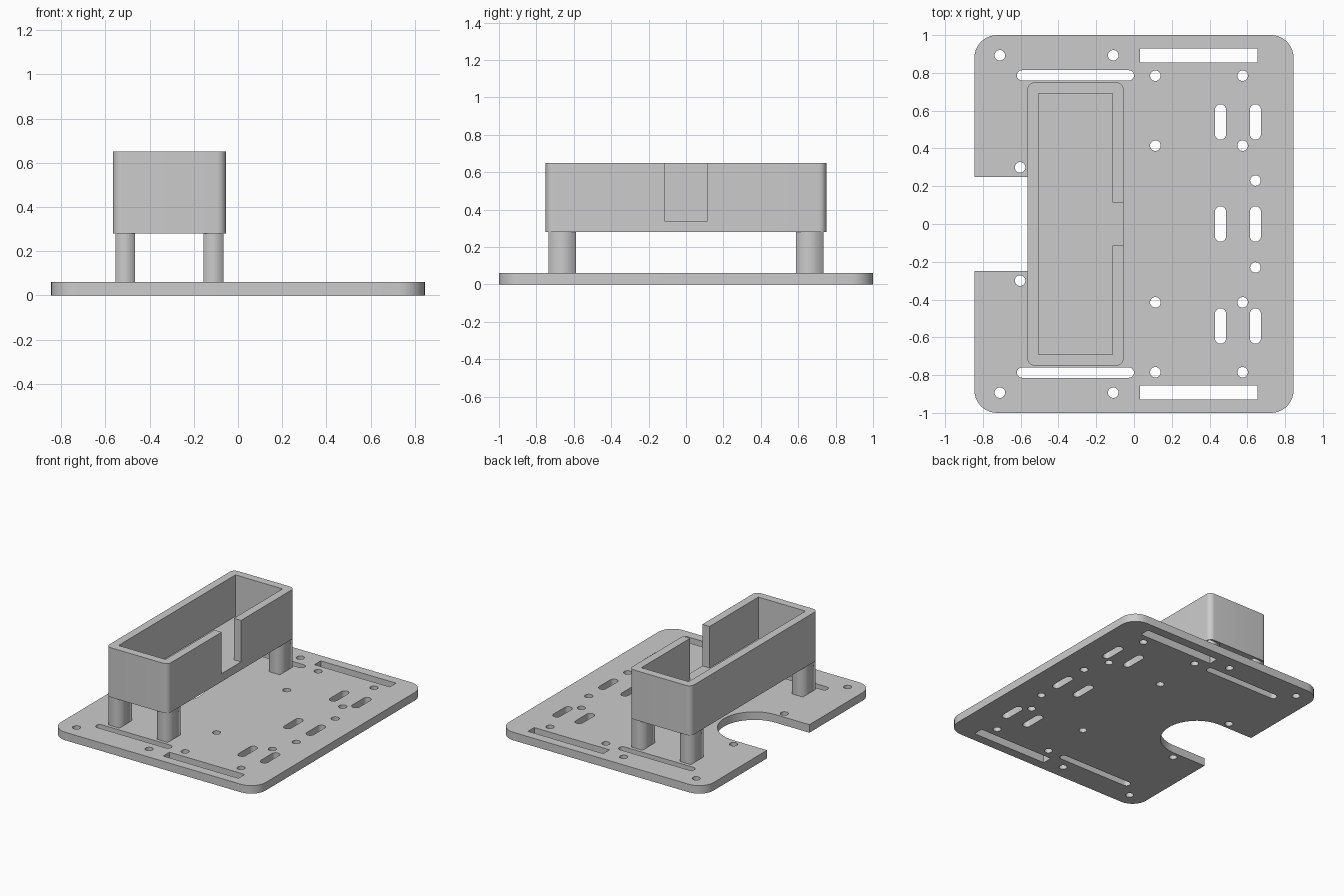
import bpy, bmesh
from math import sin, cos, pi, radians

if "Cube" in bpy.data.objects:
    bpy.data.objects.remove(bpy.data.objects["Cube"])

grey = bpy.data.materials.new("light grey")
grey.diffuse_color = (0.6, 0.6, 0.6, 1)
grey.use_nodes = True
grey.node_tree.nodes["Principled BSDF"].inputs["Base Color"].default_value = grey.diffuse_color


def arc(cx, cy, r, a0, a1, n=10):
    return [(cx + r * cos(radians(a0 + (a1 - a0) * i / n)),
             cy + r * sin(radians(a0 + (a1 - a0) * i / n))) for i in range(n + 1)]


def round_rect(x0, x1, y0, y1, r, n=8):
    return (arc(x1 - r, y1 - r, r, 0, 90, n) + arc(x0 + r, y1 - r, r, 90, 180, n)
            + arc(x0 + r, y0 + r, r, 180, 270, n) + arc(x1 - r, y0 + r, r, 270, 360, n))


def circle(x, y, r, n=24):
    return [(x + r * cos(2 * pi * i / n), y + r * sin(2 * pi * i / n)) for i in range(n)]


def rect(x0, x1, y0, y1):
    return [(x0, y0), (x1, y0), (x1, y1), (x0, y1)]


def select_only(ob):
    bpy.ops.object.select_all(action='DESELECT')
    ob.select_set(True)
    bpy.context.view_layer.objects.active = ob


def extrude(name, outlines, z0, z1):
    """Fill the first outline, with the others as holes, from z0 to z1."""
    cu = bpy.data.curves.new(name, 'CURVE')
    cu.dimensions = '2D'
    cu.fill_mode = 'BOTH'
    cu.extrude = (z1 - z0) / 2
    for pts in outlines:
        sp = cu.splines.new('POLY')
        sp.points.add(len(pts) - 1)
        for p, (x, y) in zip(sp.points, pts):
            p.co = (x, y, 0, 1)
        sp.use_cyclic_u = True
    ob = bpy.data.objects.new(name, cu)
    bpy.context.collection.objects.link(ob)
    select_only(ob)
    bpy.ops.object.convert(target='MESH')
    ob = bpy.context.object
    bm = bmesh.new()
    bm.from_mesh(ob.data)
    bmesh.ops.translate(bm, verts=bm.verts, vec=(0, 0, (z0 + z1) / 2))
    bmesh.ops.remove_doubles(bm, verts=bm.verts, dist=1e-5)
    bmesh.ops.dissolve_degenerate(bm, edges=bm.edges, dist=1e-6)
    bmesh.ops.recalc_face_normals(bm, faces=bm.faces)
    bm.to_mesh(ob.data)
    bm.free()
    ob.data.materials.clear()
    ob.data.materials.append(grey)
    return ob


def smooth(ob):
    select_only(ob)
    bpy.ops.object.shade_smooth_by_angle(angle=radians(30))


# Base plate outline: rounded corners and a round-ended notch on the left
outline = (arc(0.725, 0.88, 0.12, 0, 90) + arc(-0.725, 0.88, 0.12, 90, 180)
           + [(-0.845, 0.25)] + arc(-0.565, 0, 0.25, 90, -90, 32) + [(-0.845, -0.25)]
           + arc(-0.725, -0.88, 0.12, 180, 270) + arc(0.725, -0.88, 0.12, 270, 360))

# Screw holes and slots, mirrored front to back
holes = []
for s in (1, -1):
    for x, y in ((-0.71, 0.893), (-0.11, 0.893), (0.113, 0.785), (0.575, 0.785),
                 (0.113, 0.415), (0.575, 0.415), (0.643, 0.23), (-0.603, 0.3)):
        holes.append(circle(x, s * y, 0.028))
    yc = s * 0.787
    holes.append(round_rect(-0.62, 0.0, yc - 0.027, yc + 0.027, 0.0265))
    yc = s * 0.893
    holes.append(rect(0.033, 0.655, yc - 0.037, yc + 0.037))
for x in (0.458, 0.643):
    for y in (-0.54, 0, 0.54):
        holes.append(round_rect(x - 0.029, x + 0.029, y - 0.094, y + 0.094, 0.0285))
smooth(extrude("base_plate", [outline] + holes, 0, 0.06))

# Open tray with a slot in its right wall
tray = extrude("tray", [round_rect(-0.565, -0.055, -0.75, 0.75, 0.04)], 0.28, 0.65)
for name, box in (("cavity_cutter", (-0.505, -0.115, -0.69, 0.69)),
                  ("slot_cutter", (-0.2, 0.05, -0.115, 0.115))):
    cutter = extrude(name, [rect(*box)], 0.34, 0.8)
    cutter.hide_render = True
    select_only(tray)
    mod = tray.modifiers.new(name, 'BOOLEAN')
    mod.operation = 'DIFFERENCE'
    mod.solver = 'EXACT'
    mod.object = cutter
    bpy.ops.object.modifier_apply(modifier=mod.name)
    bpy.data.objects.remove(cutter)
smooth(tray)

# Four legs between plate and tray
for side, x0 in (("left", -0.555), ("right", -0.155)):
    for end, y0 in (("front", -0.735), ("back", 0.587)):
        extrude(f"leg_{end}_{side}", [rect(x0, x0 + 0.09, y0, y0 + 0.148)], 0.06, 0.28)
